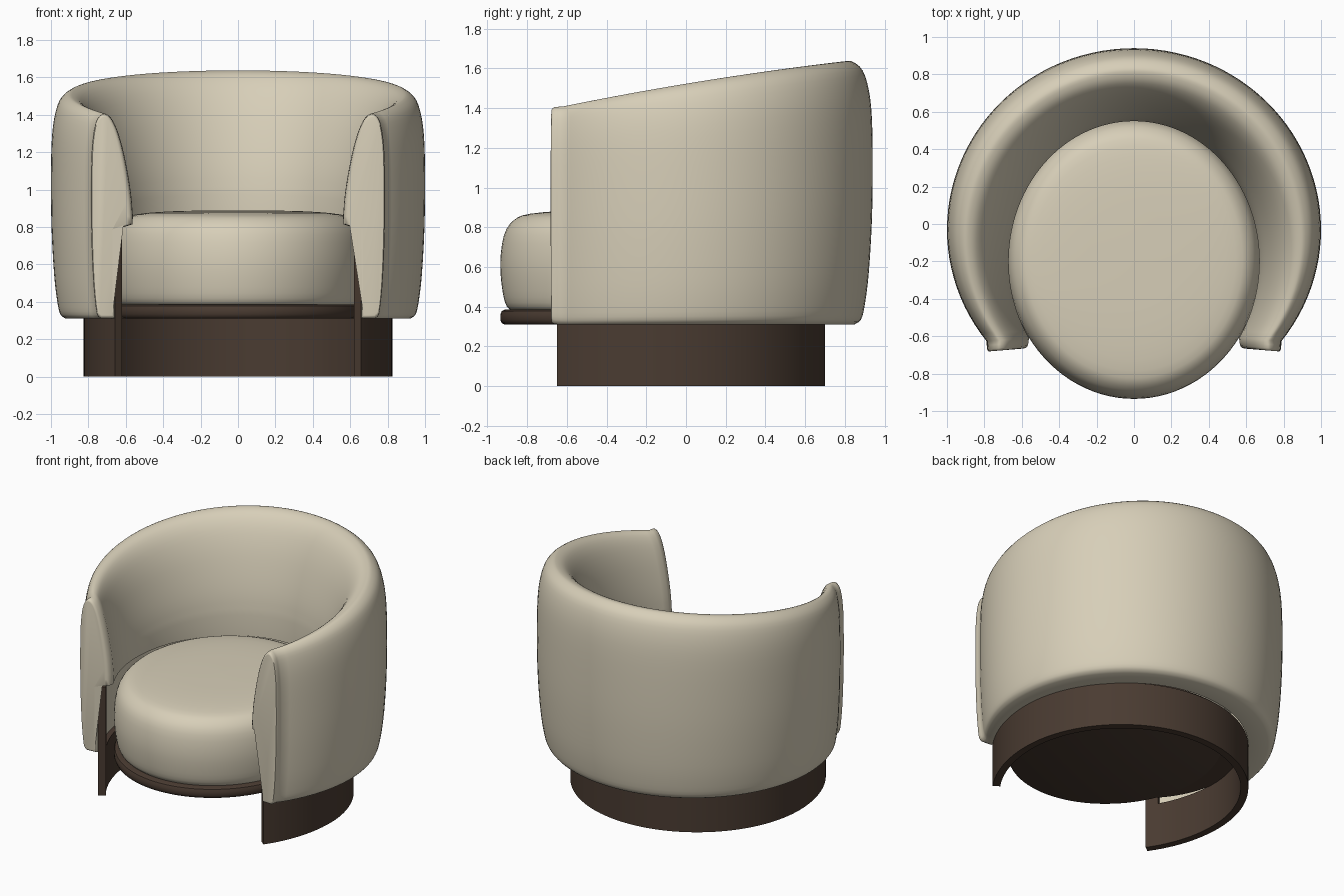
import bpy, bmesh, math
from mathutils import Vector

if "Cube" in bpy.data.objects:
    bpy.data.objects.remove(bpy.data.objects["Cube"])


def material(name, rgb):
    m = bpy.data.materials.new(name)
    m.diffuse_color = (*rgb, 1)
    m.use_nodes = True
    m.node_tree.nodes["Principled BSDF"].inputs["Base Color"].default_value = m.diffuse_color
    return m


CREAM = material("cream fabric", (0.68, 0.62, 0.48))
WOOD = material("dark brown wood", (0.068, 0.044, 0.031))


def skin(name, rings, mat, closed=False, angle=40):
    """Skin a row of equal-sized closed rings, capping the ends unless closed."""
    bm = bmesh.new()
    vs = [[bm.verts.new(p) for p in r] for r in rings]
    n = len(vs[0])
    pairs = list(zip(vs, vs[1:])) + ([(vs[-1], vs[0])] if closed else [])
    for a, b in pairs:
        for i in range(n):
            j = (i + 1) % n
            bm.faces.new((a[i], a[j], b[j], b[i]))
    if not closed:
        caps = [bm.faces.new(vs[0]), bm.faces.new(vs[-1])]
        bmesh.ops.triangulate(bm, faces=caps)
    bmesh.ops.recalc_face_normals(bm, faces=bm.faces)
    me = bpy.data.meshes.new(name)
    bm.to_mesh(me)
    bm.free()
    me.materials.append(mat)
    me.shade_smooth()
    me.set_sharp_from_angle(angle=math.radians(angle))
    ob = bpy.data.objects.new(name, me)
    bpy.context.collection.objects.link(ob)
    return ob


def spline(pts, steps=3):
    """Smooth Catmull-Rom curve through 2D points."""
    p = [Vector(q) for q in pts]
    p = [2 * p[0] - p[1]] + p + [2 * p[-1] - p[-2]]
    out = []
    for a, b, c, d in zip(p, p[1:], p[2:], p[3:]):
        for k in range(steps):
            t = k / steps
            out.append(0.5 * (2 * b + (c - a) * t + (2 * a - 5 * b + 4 * c - d) * t * t
                              + (3 * b - a - 3 * c + d) * t ** 3))
    return out + [p[-2]]


def oval(name, profile, cy, rx, ry, mat, n=96):
    """Stack of ellipses from (scale, height) pairs."""
    ang = [2 * math.pi * i / n for i in range(n)]
    return skin(name, [[(rx * s * math.cos(a), cy + ry * s * math.sin(a), z) for a in ang]
                       for s, z in profile], mat)


# Seat cushion, its wooden rail and the panel closing the base
oval("seat_cushion", spline([(0.9, 0.375), (0.955, 0.4), (0.985, 0.48), (1, 0.62), (0.975, 0.76),
                             (0.91, 0.835), (0.8, 0.868), (0.5, 0.885), (0.02, 0.89)]),
     -0.185, 0.68, 0.75, CREAM)
oval("seat_rail", [(0.97, 0.31), (0.99, 0.318), (1, 0.335), (1, 0.36), (0.99, 0.378), (0.97, 0.385)],
     -0.185, 0.68, 0.75, WOOD)
oval("underside_panel", [(1, 0.312), (1, 0.34)], -0.04, 0.785, 0.71, WOOD)

# Wraparound back and arms: section is (0 outer .. 1 inner, 0 bottom .. 1 crest)
section = spline([(0.24, 0), (0.15, 0.02), (0.10, 0.08), (0.05, 0.2), (0.01, 0.4), (0, 0.6),
                  (0.01, 0.78), (0.05, 0.89), (0.13, 0.965), (0.25, 0.997), (0.35, 1),
                  (0.48, 0.98), (0.62, 0.925), (0.76, 0.83), (0.88, 0.71), (0.96, 0.6), (1, 0.5)])


def back_ring(t, forward=0, k=1, kz=1):
    """Section at t in -1..1 from one arm tip over the back to the other."""
    ao, ai = (math.radians(90 - s * t) for s in (128, 123))
    out = Vector((math.cos(ao), -0.03 + 0.97 * math.sin(ao)))
    inn = Vector((0.67 * math.cos(ai), -0.2 + 0.75 * math.sin(ai)))
    y = out.lerp(inn, 0.3).y
    high = 1.52 + 0.165 * y - 0.03 * y * y
    pts = [(u, 0.31 + f * (high - 0.31)) for u, f in section]
    pts += [(0.99, 0.815), (0.57, 0.785), (0.57, 0.5), (0.57, 0.31)]  # notch for the wooden post
    ring = []
    for u, z in pts:
        p = out.lerp(inn, 0.3 + (u - 0.3) * k)
        ring.append((p.x, p.y - forward, 0.85 + (z - 0.85) * kz))
    return ring


tips = [(0.055, 0.8, 0.965), (0.053, 0.89, 0.98), (0.042, 0.96, 0.993), (0.022, 0.99, 0.998)]
N = 80
skin("back_and_arms", [back_ring(-1, *e) for e in tips]
     + [back_ring(-1 + 2 * i / N) for i in range(N + 1)]
     + [back_ring(1, *e) for e in reversed(tips)], CREAM, angle=50)


# Curved wooden base band, with both ends rising as posts beside the cushion
def band_ring(deg, top):
    a = math.radians(deg)
    c, s = math.cos(a), math.sin(a)
    ry = 0.82 if s > 0 else 0.88
    o = (0.825 * c, -0.12 + ry * s)
    i = (0.775 * c, -0.12 + (ry - 0.05) * s)
    return [(*o, 0), (*i, 0), (*i, top), (*o, top)]


half = [(-37, 0.78), (-36, 0.795), (-33, 0.795), (-31.5, 0.78), (-31, 0.315)]
skin("base_band", [band_ring(*h) for h in half]
     + [band_ring(-30 + 240 * i / 80, 0.315) for i in range(81)]
     + [band_ring(180 - d, z) for d, z in reversed(half)], WOOD, angle=35)
